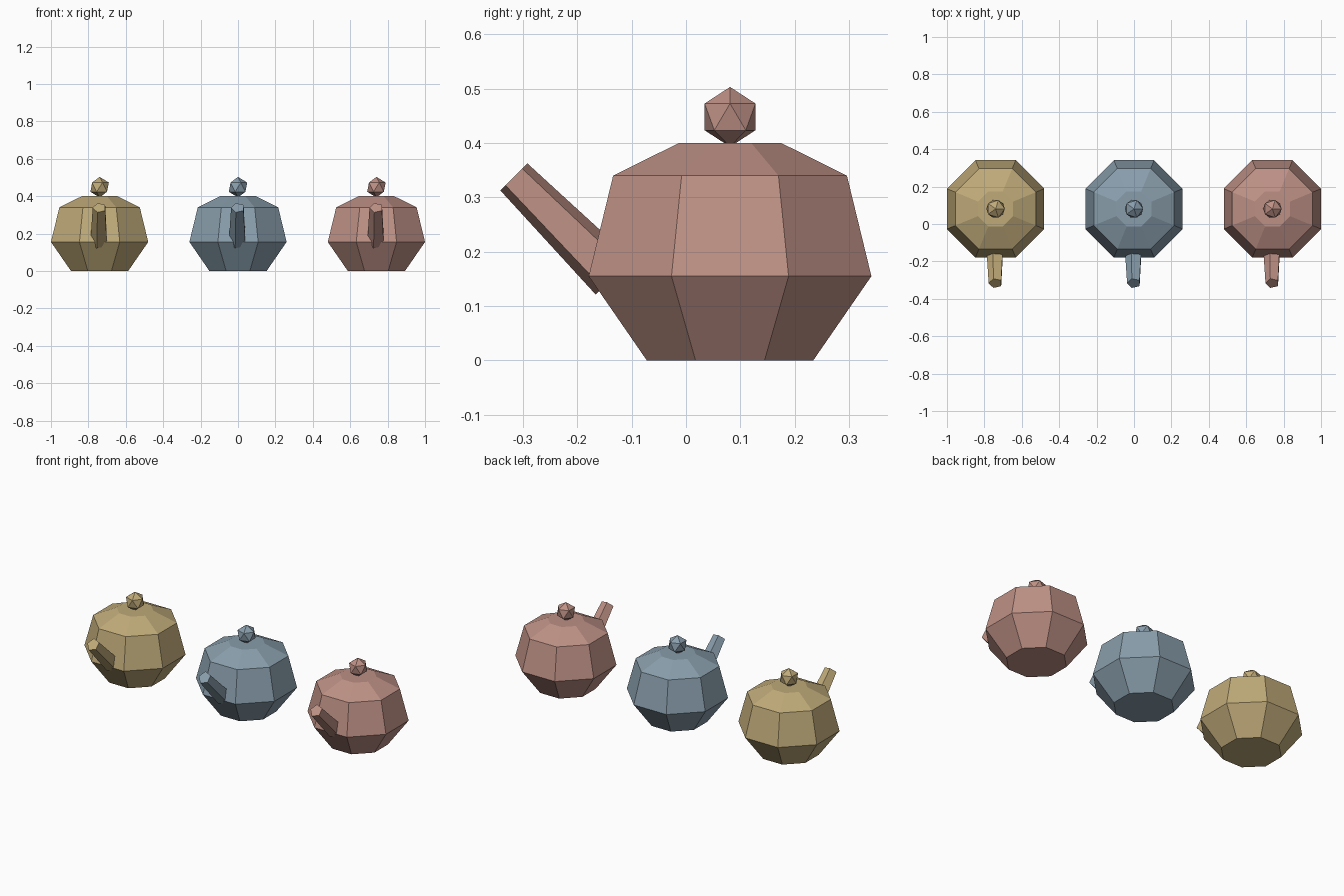
import bpy, bmesh, math
from mathutils import Matrix

cube = bpy.data.objects.get("Cube")
if cube:
    bpy.data.objects.remove(cube, do_unlink=True)


def make_material(name, rgb):
    mat = bpy.data.materials.new(name)
    mat.use_nodes = True
    colour = (*rgb, 1)
    mat.diffuse_color = colour
    bsdf = next(n for n in mat.node_tree.nodes if n.type == "BSDF_PRINCIPLED")
    bsdf.inputs["Base Color"].default_value = colour
    return mat


def add_object(name, bm, mat, matrix):
    bmesh.ops.recalc_face_normals(bm, faces=bm.faces)
    mesh = bpy.data.meshes.new(name)
    bm.to_mesh(mesh)
    bm.free()
    mesh.materials.append(mat)
    obj = bpy.data.objects.new(name, mesh)
    obj.matrix_world = matrix
    bpy.context.collection.objects.link(obj)
    return obj


def lathe(profile, sides, start):
    """Closed faceted solid from (radius, height) rings."""
    bm = bmesh.new()
    rings = []
    for r, z in profile:
        angles = [start + math.tau * i / sides for i in range(sides)]
        rings.append([bm.verts.new((r * math.cos(a), r * math.sin(a), z)) for a in angles])
    for low, high in zip(rings, rings[1:]):
        for i in range(sides):
            j = (i + 1) % sides
            bm.faces.new((low[i], low[j], high[j], high[i]))
    bm.faces.new(rings[0][::-1])
    bm.faces.new(rings[-1])
    return bm


def teapot(label, x, mat):
    centre_y = 0.081
    # Eight-sided body, flats facing the axes
    half_step = math.pi / 8
    flats = [(0.153, 0), (0.26, 0.155), (0.215, 0.34), (0.094, 0.40)]
    profile = [(f / math.cos(half_step), z) for f, z in flats]
    add_object(label + "_body", lathe(profile, 8, half_step), mat,
               Matrix.Translation((x, centre_y, 0)))
    # Faceted lid knob
    bm = bmesh.new()
    bmesh.ops.create_icosphere(bm, subdivisions=1, radius=0.055)
    add_object(label + "_knob", bm, mat, Matrix.Translation((x, centre_y, 0.448)))
    # Five-sided tapered spout, leaning forward
    spout = lathe([(0.049, 0), (0.037, 0.26)], 5, math.pi)
    add_object(label + "_spout", spout, mat,
               Matrix.Translation((x, -0.133, 0.154)) @ Matrix.Rotation(math.radians(45), 4, "X"))


pots = [("gold", -0.74, (0.52, 0.40, 0.19)),
        ("blue", 0, (0.25, 0.34, 0.41)),
        ("pink", 0.74, (0.51, 0.28, 0.235))]
for label, x, rgb in pots:
    teapot(label + "_teapot", x, make_material("muted " + label, rgb))
